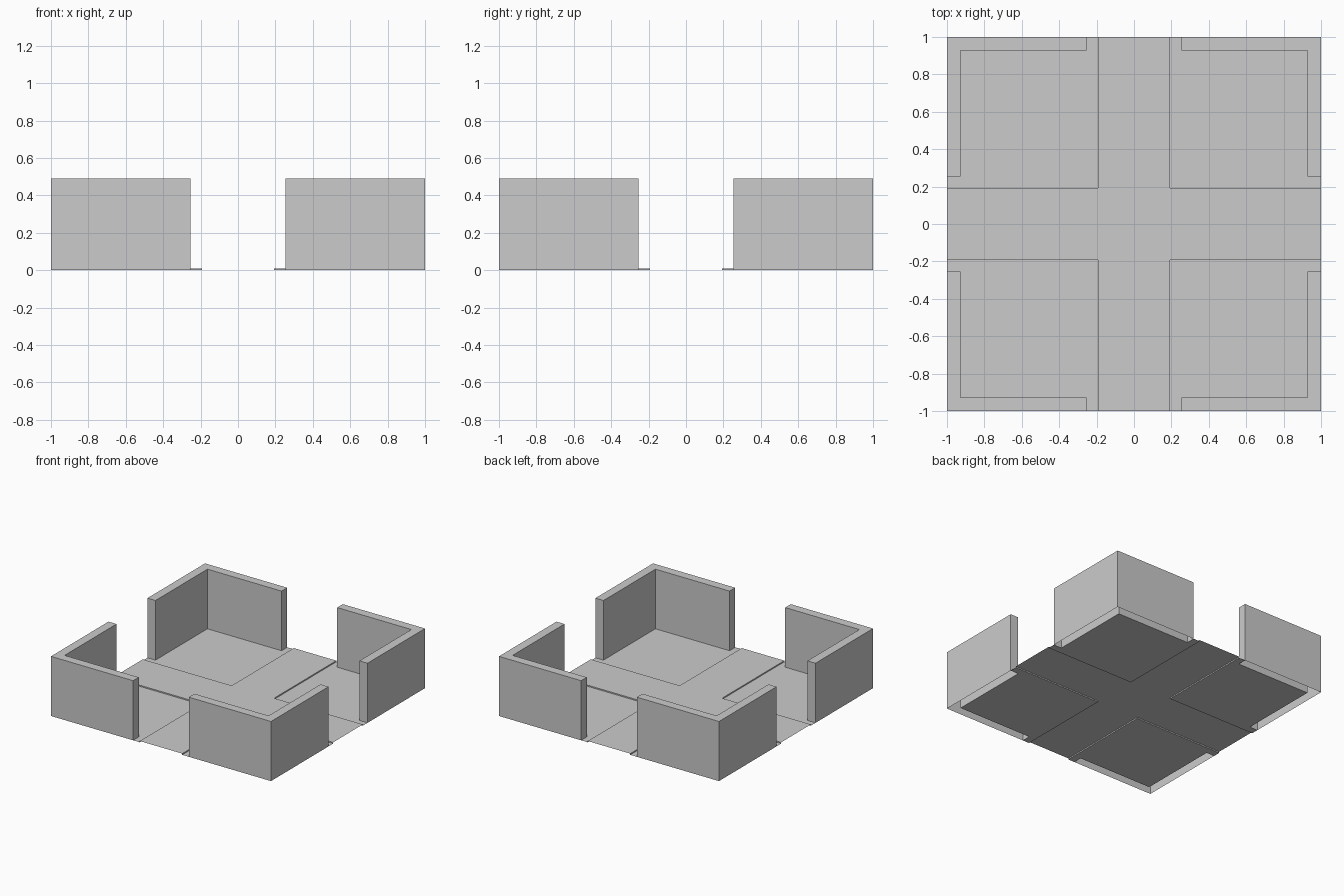
import bpy, bmesh

if "Cube" in bpy.data.objects:
    bpy.data.objects.remove(bpy.data.objects["Cube"])

HALF, INNER, GAP, ROAD = 1.0, 0.927, 0.253, 0.193
WALL_H, ROAD_H = 0.49, 0.01


def sheet_object(name, faces):
    """Make one quadrant from a few polygons and mirror it in x and y."""
    bm = bmesh.new()
    for f in faces:
        bm.faces.new([bm.verts.new(p) for p in f])
    bmesh.ops.remove_doubles(bm, verts=bm.verts, dist=1e-5)
    mesh = bpy.data.meshes.new(name)
    bm.to_mesh(mesh)
    bm.free()
    ob = bpy.data.objects.new(name, mesh)
    bpy.context.collection.objects.link(ob)
    mod = ob.modifiers.new("mirror", 'MIRROR')
    mod.use_axis = (True, True, False)
    mod.merge_threshold = 0.0005
    return ob


def at(points, z):
    return [(x, y, z) for x, y in points]


def sides(points, z0, z1):
    return [[(*a, z0), (*b, z0), (*b, z1), (*a, z1)]
            for a, b in zip(points, points[1:])]


# Corner walls: L-shaped shells, open underneath
ell = [(HALF, GAP), (HALF, HALF), (GAP, HALF),
       (GAP, INNER), (INNER, INNER), (INNER, GAP)]
sheet_object("corner_walls", [at(ell, WALL_H)] + sides(ell + ell[:1], 0, WALL_H))

# Low corner floors, fitted around the walls
pad = [(ROAD, ROAD), (HALF, ROAD), (HALF, GAP), (INNER, GAP),
       (INNER, INNER), (GAP, INNER), (GAP, HALF), (ROAD, HALF)]
sheet_object("corner_floors", [at(pad, 0)])

# Slightly raised cross-shaped walkway with its step edges
cross = [(0, 0), (HALF, 0), (HALF, ROAD), (ROAD, ROAD), (ROAD, HALF), (0, HALF)]
sheet_object("cross_walkway", [at(cross, ROAD_H)] + sides(cross[2:5], 0, ROAD_H))
